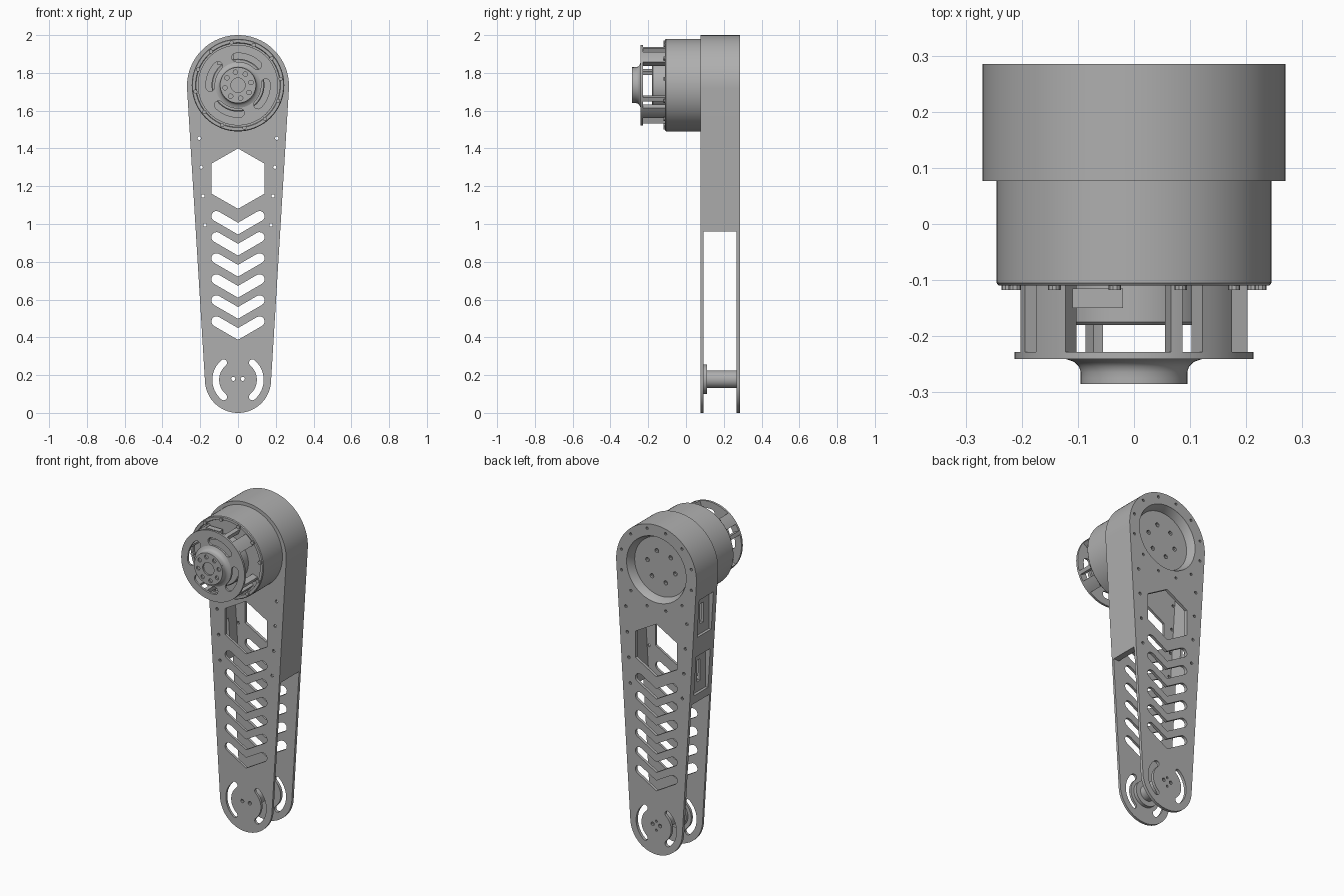
import bpy, bmesh, math
from mathutils import Vector

cube = bpy.data.objects.get("Cube")
if cube:
    bpy.data.objects.remove(cube)

grey = bpy.data.materials.new("satin_grey")
grey.use_nodes = True
GREY = (0.43, 0.43, 0.43, 1)
grey.diffuse_color = GREY
grey.node_tree.nodes["Principled BSDF"].inputs["Base Color"].default_value = GREY

# Joint centres and the taper between them
TOP, BOT, R_TOP, R_BOT = 1.73, 0.175, 0.27, 0.175
MOTOR = 1.735
TILT = math.asin((R_TOP - R_BOT) / (TOP - BOT))


# ---- 2D loops in the x-z plane ----
def arc(cx, cz, r, a0, a1, n):
    return [(cx + r * math.cos(a0 + (a1 - a0) * i / n),
             cz + r * math.sin(a0 + (a1 - a0) * i / n)) for i in range(n + 1)]


def circle(cx, cz, r, n=16):
    return arc(cx, cz, r, 0, math.tau, n)[:-1]


def ring_of_holes(cz, radius, r, count, start=0.0):
    return [circle(radius * math.cos(start + math.tau * i / count),
                   cz + radius * math.sin(start + math.tau * i / count), r, 10)
            for i in range(count)]


def stroke(path, r):
    """Outline of a round-ended stroke of half width r."""
    pts = [Vector(p) for p in path]
    dirs = [(b - a).normalized() for a, b in zip(pts, pts[1:])]
    left, right = [], []
    for i in range(1, len(pts) - 1):
        n0, n1 = [Vector((-d.y, d.x)) for d in (dirs[i - 1], dirs[i])]
        m = (n0 + n1).normalized()
        m *= r / m.dot(n1)
        left.append(tuple(pts[i] + m))
        right.append(tuple(pts[i] - m))
    end, start = [math.atan2(d.y, d.x) for d in (dirs[-1], dirs[0])]
    q = math.pi / 2
    return (arc(*pts[-1], r, end - q, end + q, 8) + left[::-1]
            + arc(*pts[0], r, start + q, start + 3 * q, 8) + right)


def arc_slot(cz, radius, half_width, mid, half_span):
    m, s = math.radians(mid), math.radians(half_span)
    return stroke(arc(0, cz, radius, m - s, m + s, 12), half_width)


def sector(cz, r0, r1, a0, a1):
    a0, a1 = math.radians(a0), math.radians(a1)
    return arc(0, cz, r1, a0, a1, 5) + arc(0, cz, r0, a1, a0, 5)


# ---- solids ----
def finish(ob, angle=30):
    bm = bmesh.new()
    bm.from_mesh(ob.data)
    bmesh.ops.remove_doubles(bm, verts=bm.verts, dist=0.0002)
    bmesh.ops.recalc_face_normals(bm, faces=bm.faces)
    bm.to_mesh(ob.data)
    bm.free()
    ob.data.materials.clear()
    ob.data.materials.append(grey)
    bpy.ops.object.select_all(action='DESELECT')
    ob.select_set(True)
    bpy.context.view_layer.objects.active = ob
    bpy.ops.object.shade_smooth_by_angle(angle=math.radians(angle))
    return ob


def plate(name, loops, y0, y1):
    """Fill loops (inner ones become holes) and extrude from y0 to y1."""
    cu = bpy.data.curves.new(name, 'CURVE')
    cu.dimensions, cu.fill_mode, cu.extrude = '2D', 'BOTH', (y1 - y0) / 2
    for loop in loops:
        sp = cu.splines.new('POLY')
        sp.points.add(len(loop) - 1)
        for p, (x, z) in zip(sp.points, loop):
            p.co = (x, z, 0, 1)
        sp.use_cyclic_u = True
    ob = bpy.data.objects.new(name, cu)
    bpy.context.collection.objects.link(ob)
    ob.rotation_euler.x = math.pi / 2
    ob.location.y = (y0 + y1) / 2
    bpy.ops.object.select_all(action='DESELECT')
    ob.select_set(True)
    bpy.context.view_layer.objects.active = ob
    bpy.ops.object.convert(target='MESH')
    return finish(bpy.context.view_layer.objects.active)


def lathe(name, profile, cz):
    """Spin a closed (radius, y) profile around the y axis."""
    bm = bmesh.new()
    vs = [bm.verts.new((r, y, 0)) for r, y in profile]
    es = [bm.edges.new((a, b)) for a, b in zip(vs, vs[1:] + vs[:1])]
    bmesh.ops.spin(bm, geom=vs + es, axis=(0, 1, 0), cent=(0, 0, 0),
                   angle=math.tau, steps=72)
    bmesh.ops.remove_doubles(bm, verts=bm.verts, dist=0.0002)
    me = bpy.data.meshes.new(name)
    bm.to_mesh(me)
    bm.free()
    ob = bpy.data.objects.new(name, me)
    ob.location.z = cz
    bpy.context.collection.objects.link(ob)
    return finish(ob)


def box(name, lo, hi):
    lo, hi = Vector(lo), Vector(hi)
    bpy.ops.mesh.primitive_cube_add(size=1, location=(lo + hi) / 2)
    ob = bpy.context.object
    ob.name = name
    ob.scale = hi - lo
    bpy.ops.object.transform_apply(location=False, rotation=False, scale=True)
    return finish(ob)


# ---- side plates of the link ----
outline = (arc(0, TOP, R_TOP, -TILT, math.pi + TILT, 64)
           + arc(0, BOT, R_BOT, math.pi + TILT, math.tau - TILT, 48))
hexagon = [(0, 1.4), (-0.14, 1.32), (-0.14, 1.16), (0, 1.08), (0.14, 1.16), (0.14, 1.32)]
cutouts = [hexagon]
for i in range(6):
    z = 0.418 + 0.1115 * i
    cutouts.append(stroke([(-0.114, z + 0.066), (0, z), (0.114, z + 0.066)], 0.027))
cutouts += [arc_slot(BOT, 0.118, 0.018, mid, 50) for mid in (0, 180)]
for i in range(4):
    for side in (-1, 1):
        cutouts.append(circle(side * (0.175 + 0.01 * i), 0.995 + 0.153 * i, 0.009, 10))
pin_holes = [circle(s * 0.025, 0.18, 0.011, 10) for s in (-1, 1)]
small_holes = [circle(0, BOT + s * 0.027, 0.007, 10) for s in (-1, 1)]

plate("front_plate", [outline] + cutouts + pin_holes, 0.077, 0.092)
plate("back_plate", [outline, circle(0, TOP, 0.2, 64)] + cutouts + pin_holes + small_holes
      + ring_of_holes(TOP, 0.243, 0.008, 12, 0.26), 0.267, 0.285)

# ---- wall joining the plates around the head ----
WALL, FOOT = 0.038, 0.96


def wall_x(r):
    return (r + math.sin(TILT) * (FOOT - TOP)) / math.cos(TILT)


r_in = R_TOP - WALL
band = ([(wall_x(R_TOP), FOOT)] + arc(0, TOP, R_TOP, -TILT, math.pi + TILT, 64)
        + [(-wall_x(R_TOP), FOOT), (-wall_x(r_in), FOOT)]
        + arc(0, TOP, r_in, math.pi + TILT, -TILT, 64) + [(wall_x(r_in), FOOT)])
wall = plate("head_wall", [band], 0.092, 0.267)

# Pockets with a slot, on the right-hand wall only
for z0, z1 in ((1.01, 1.25), (1.37, 1.6)):
    mid = -(wall_x(R_TOP) + math.tan(TILT) * ((z0 + z1) / 2 - FOOT))
    for lo, hi in (((mid - 0.1, 0.112, z0), (mid + 0.024, 0.247, z1)),
                   ((mid - 0.1, 0.165, z0 + 0.06), (mid + 0.1, 0.195, z1 - 0.05))):
        cutter = box("pocket_cutter", lo, hi)
        cutter.hide_render = True
        mod = wall.modifiers.new("pocket", 'BOOLEAN')
        mod.operation, mod.solver, mod.object = 'DIFFERENCE', 'EXACT', cutter
        bpy.context.view_layer.objects.active = wall
        bpy.ops.object.modifier_apply(modifier=mod.name)
        bpy.data.objects.remove(cutter)
finish(wall)

# ---- output disc in its tapered recess at the back ----
lathe("recess_ring", [(0.2, 0.284), (0.232, 0.267), (0.232, 0.092), (0.178, 0.092),
                      (0.178, 0.235)], TOP)
plate("output_disc", [circle(0, TOP, 0.18, 64)]
      + ring_of_holes(TOP, 0.095, 0.013, 6, 0.2) + [], 0.215, 0.237)
lathe("output_core", [(0, 0.092), (0.178, 0.092), (0.178, 0.215), (0, 0.215)], TOP)

# ---- motor housing ----
lathe("motor_housing", [(0, 0.077), (0.245, 0.077), (0.245, -0.105), (0.241, -0.11),
                        (0.225, -0.11), (0.222, -0.1), (0, -0.1)], MOTOR)
plate("housing_bolts", ring_of_holes(MOTOR, 0.228, 0.011, 12, 0.15), -0.118, -0.1)
lathe("motor_core", [(0, -0.1), (0.14, -0.1), (0.14, -0.175), (0.135, -0.18), (0, -0.18)], MOTOR)
box("connector", (-0.11, -0.15, MOTOR + 0.11), (-0.02, -0.115, MOTOR + 0.17))

# ---- cage: posts and slotted front disc ----
posts = []
for turn in range(0, 360, 90):
    posts.append(sector(MOTOR, 0.178, 0.213, turn + 66, turn + 72))
    posts.append(sector(MOTOR, 0.178, 0.213, turn + 35, turn + 55))
plate("cage_posts", posts, -0.228, -0.1)
plate("cage_disc", [circle(0, MOTOR, 0.213, 72)]
      + [arc_slot(MOTOR, 0.147, 0.023, 70 + t, 24) for t in range(0, 360, 90)], -0.241, -0.228)

# ---- flared hub with bolt circle ----
lathe("hub_flare", [(0, -0.241), (0.12, -0.241), (0.106, -0.246), (0.098, -0.254),
                    (0.095, -0.264), (0.095, -0.275), (0, -0.275)], MOTOR)
plate("hub_face", [circle(0, MOTOR, 0.095, 64), circle(0, MOTOR, 0.038, 32)]
      + ring_of_holes(MOTOR, 0.07, 0.012, 8, 0.2), -0.285, -0.275)

# ---- lower pivot between the plates ----
plate("pivot_flange", [circle(0, BOT + 0.003, 0.078, 48)] + pin_holes, 0.092, 0.112)
plate("pivot_shaft", [circle(0, BOT + 0.003, 0.047, 40)] + pin_holes, 0.112, 0.267)
